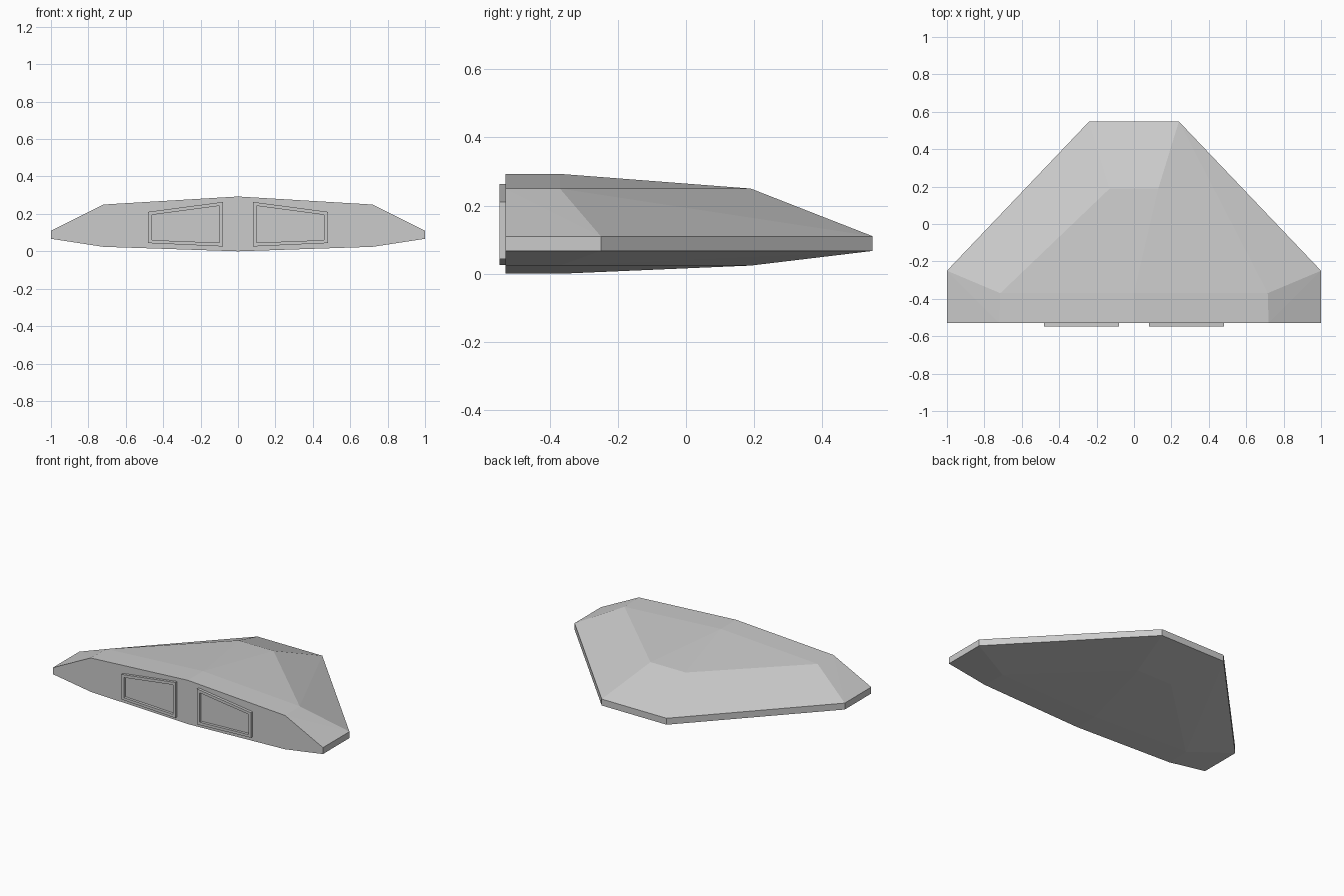
import bpy, bmesh

cube = bpy.data.objects.get("Cube")
if cube:
    bpy.data.objects.remove(cube, do_unlink=True)

grey = bpy.data.materials.new("hull grey")
grey.use_nodes = True
colour = (0.6, 0.6, 0.6, 1)
grey.diffuse_color = colour
grey.node_tree.nodes["Principled BSDF"].inputs["Base Color"].default_value = colour

FRONT, NOSE = -0.53, -0.548


def finish(bm, name):
    bmesh.ops.recalc_face_normals(bm, faces=bm.faces)
    mesh = bpy.data.meshes.new(name)
    bm.to_mesh(mesh)
    bm.free()
    mesh.materials.append(grey)
    obj = bpy.data.objects.new(name, mesh)
    bpy.context.collection.objects.link(obj)
    return obj


# Faceted hull: rim band, upper and lower plateaus, and centre ridges
rim = [(1, FRONT), (1, -0.25), (0.24, 0.548)]
plateau = [(0.72, FRONT), (0.715, -0.37), (0.13, 0.19)]
ridge = [(0, FRONT), (0, -0.37)]
layers = [(rim, 0.11), (rim, 0.067), (plateau, 0.25), (plateau, 0.024),
          (ridge, 0.293), (ridge, 0.0)]
points = {(side * x, y, z) for outline, z in layers for x, y in outline for side in (-1, 1)}
bm = bmesh.new()
for p in sorted(points):
    bm.verts.new(p)
bmesh.ops.convex_hull(bm, input=bm.verts)
bmesh.ops.dissolve_limit(bm, angle_limit=0.005, verts=bm.verts, edges=bm.edges)
finish(bm, "hull")

# Raised tapering frames around the two front bays
outer = [(0.08, 0.026), (0.48, 0.044), (0.48, 0.211), (0.08, 0.264)]
inner = [(0.098, 0.046), (0.46, 0.06), (0.46, 0.195), (0.098, 0.243)]
for label, side in (("left", 1), ("right", -1)):
    bm = bmesh.new()
    loops = [[bm.verts.new((side * x, y, z)) for x, z in shape]
             for shape, y in ((outer, FRONT), (outer, NOSE), (inner, NOSE), (inner, FRONT))]
    for a, b in zip(loops, loops[1:] + loops[:1]):
        for i in range(4):
            j = (i + 1) % 4
            bm.faces.new((a[i], a[j], b[j], b[i]))
    finish(bm, label + "_bay_frame")
